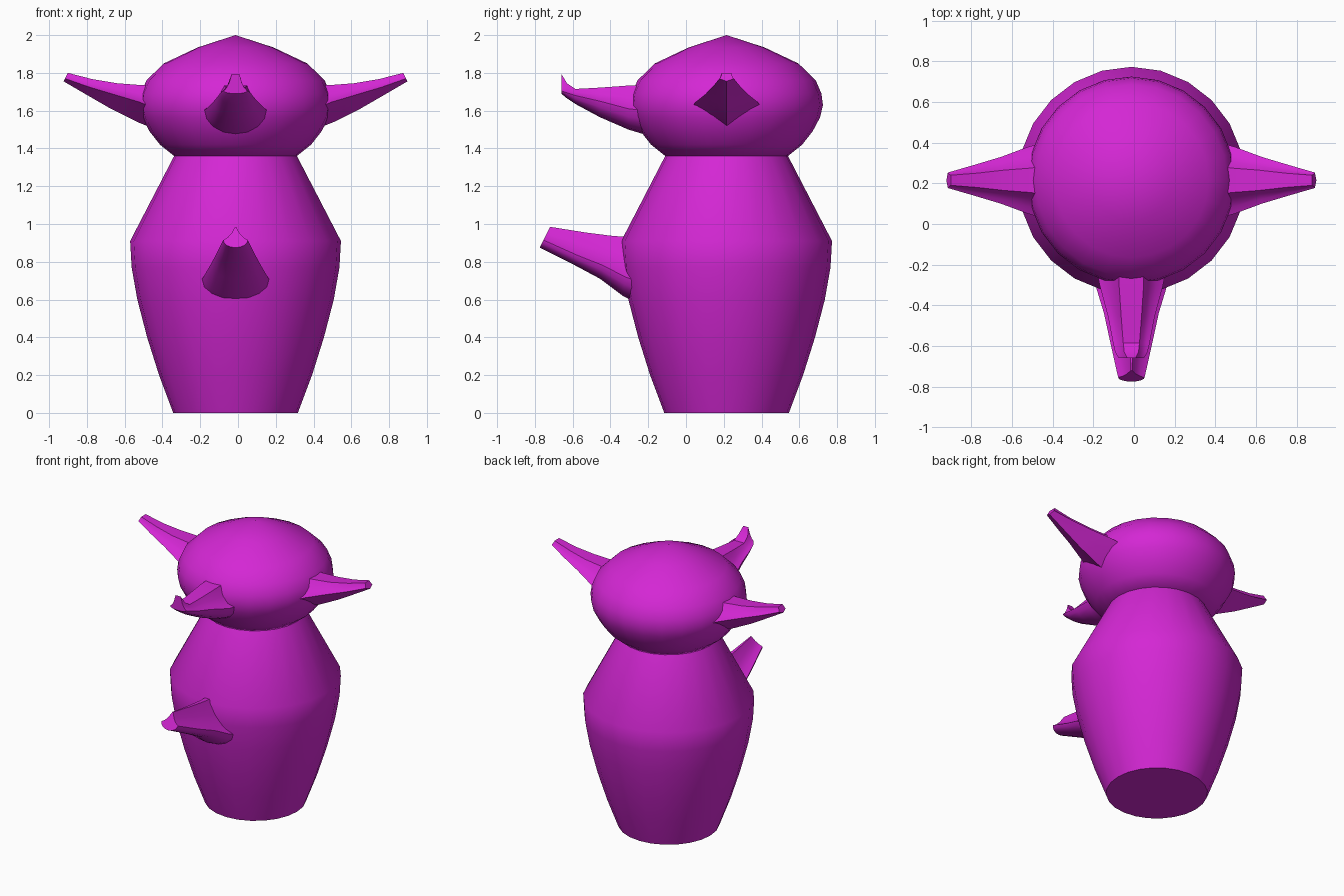
import bpy, bmesh, math
from mathutils import Matrix, Vector

cube = bpy.data.objects.get("Cube")
if cube:
    bpy.data.objects.remove(cube, do_unlink=True)

CX, CY = -0.013, 0.215

magenta = bpy.data.materials.new("magenta")
magenta.use_nodes = True
COLOUR = (0.66, 0.02, 0.66, 1)
magenta.diffuse_color = COLOUR
magenta.node_tree.nodes["Principled BSDF"].inputs["Base Color"].default_value = COLOUR


def loft(name, rings, matrix, angle):
    """Skin a list of equal-length rings, cap both ends and shade."""
    bm = bmesh.new()
    loops = [[bm.verts.new(matrix @ Vector(p)) for p in ring] for ring in rings]
    n = len(loops[0])
    for a, b in zip(loops, loops[1:]):
        for i in range(n):
            j = (i + 1) % n
            bm.faces.new((a[i], a[j], b[j], b[i]))
    bm.faces.new(loops[0])
    bm.faces.new(loops[-1])
    bmesh.ops.remove_doubles(bm, verts=bm.verts, dist=0.0005)
    bmesh.ops.recalc_face_normals(bm, faces=bm.faces)
    mesh = bpy.data.meshes.new(name)
    bm.to_mesh(mesh)
    bm.free()
    mesh.materials.append(magenta)
    obj = bpy.data.objects.new(name, mesh)
    bpy.context.collection.objects.link(obj)
    bpy.ops.object.select_all(action='DESELECT')
    obj.select_set(True)
    bpy.context.view_layer.objects.active = obj
    bpy.ops.object.shade_smooth_by_angle(angle=math.radians(angle))
    return obj


def turned(name, profile, sides=24):
    """Revolve (radius, height) points about the upright axis."""
    rings = [[(r * math.cos(math.tau * i / sides), r * math.sin(math.tau * i / sides), z)
              for i in range(sides)] for r, z in profile]
    return loft(name, rings, Matrix.Translation((CX, CY, 0)), 40)


def horn(name, stations, turn, keel, lean):
    """Tapered horn along local -y: flat top, concave flanks, keeled or round belly.
    Each station is (reach, half width, belly z, flank z, top z, half top width)."""
    rings = []
    for k, (reach, w, zb, zs, zt, t) in enumerate(stations):
        half = [(t, zt),
                (t + (w - t) * 0.3, zs + (zt - zs) * 0.5),
                (t + (w - t) * 0.65, zs + (zt - zs) * 0.18),
                (w, zs)]
        for i in (1, 2, 3):
            a = math.radians(i * 22.5)
            x, drop = (1 - i / 4, i / 4) if keel else (math.cos(a), math.sin(a))
            half.append((w * x, zs - (zs - zb) * drop))
        section = half + [(0, zb)] + [(-x, z) for x, z in reversed(half)]
        slope = lean * k / (len(stations) - 1)
        rings.append([(x, -reach + slope * (z - zb), z) for x, z in section])
    matrix = Matrix.Translation((CX, CY, 0)) @ Matrix.Rotation(math.radians(turn), 4, 'Z')
    return loft(name, rings, matrix, 30)


# Body and head
turned("body", [(0.33, 0), (0.405, 0.2), (0.468, 0.4), (0.52, 0.6), (0.55, 0.77),
                (0.558, 0.91), (0.325, 1.36)])
turned("head", [(0.325, 1.36), (0.40, 1.42), (0.455, 1.49), (0.495, 1.565), (0.51, 1.63),
                (0.502, 1.69), (0.472, 1.76), (0.38, 1.85), (0.20, 1.935), (0, 2.0)])

# Ears
ear = [(0.42, 0.19, 1.50, 1.61, 1.735, 0.07), (0.52, 0.165, 1.54, 1.645, 1.735, 0.06),
       (0.66, 0.115, 1.61, 1.685, 1.745, 0.05), (0.79, 0.075, 1.685, 1.725, 1.767, 0.035),
       (0.91, 0.038, 1.755, 1.77, 1.80, 0.025)]
horn("left_ear", ear, 90, True, 0.5)
horn("right_ear", ear, -90, True, 0.5)

# Beak with an upturned tip
beak = [(0.42, 0.175, 1.47, 1.60, 1.735, 0.06), (0.52, 0.155, 1.50, 1.61, 1.733, 0.06),
        (0.67, 0.115, 1.565, 1.65, 1.722, 0.05), (0.80, 0.09, 1.635, 1.68, 1.715, 0.04),
        (0.845, 0.08, 1.665, 1.695, 1.745, 0.035), (0.875, 0.062, 1.69, 1.705, 1.795, 0.02)]
horn("beak", beak, 0, False, 0)

# Spout on the belly
spout = [(0.45, 0.19, 0.57, 0.69, 0.93, 0.02), (0.55, 0.17, 0.62, 0.72, 0.93, 0.02),
         (0.67, 0.135, 0.71, 0.78, 0.938, 0.015), (0.81, 0.105, 0.785, 0.835, 0.955, 0.01),
         (0.99, 0.065, 0.875, 0.915, 0.985, 0.003)]
horn("spout", spout, 0, False, 0.5)
